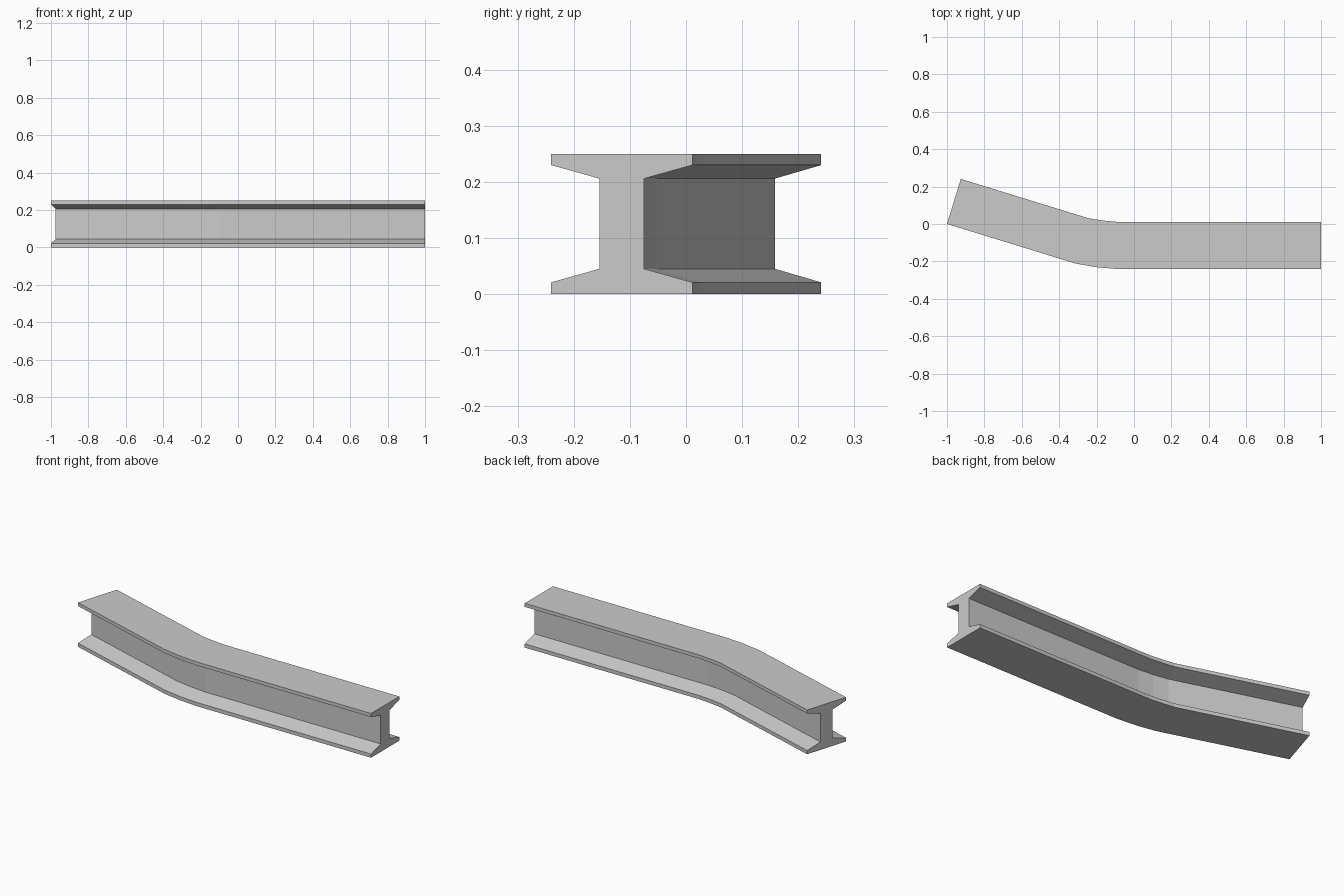
import bpy, bmesh, math

if "Cube" in bpy.data.objects:
    bpy.data.objects.remove(bpy.data.objects["Cube"])

# I-beam cross-section: (offset across the beam, height)
half = [(0.126, 0), (0.126, 0.021), (0.04, 0.045), (0.04, 0.206), (0.126, 0.23), (0.126, 0.25)]
profile = half + [(-w, z) for w, z in reversed(half)]

# Plan path stations: x, y, turn of the section in degrees
stations = [(1.0, -0.1145, 0), (-0.09, -0.1145, 0), (-0.185, -0.106, 8),
            (-0.277, -0.0905, 17.1), (-0.963, 0.1205, 17.1)]

# Sweep the section along the bend and cap both ends
bm = bmesh.new()
rings = []
for x, y, turn in stations:
    a = math.radians(turn)
    rings.append([bm.verts.new((x + w * math.sin(a), y + w * math.cos(a), z)) for w, z in profile])
n = len(profile)
for r, s in zip(rings, rings[1:]):
    for i in range(n):
        j = (i + 1) % n
        bm.faces.new((r[i], r[j], s[j], s[i]))
bm.faces.new(rings[0])
bm.faces.new(rings[-1][::-1])
bmesh.ops.recalc_face_normals(bm, faces=bm.faces)

mesh = bpy.data.meshes.new("bent_i_beam")
bm.to_mesh(mesh)
bm.free()
beam = bpy.data.objects.new("bent_i_beam", mesh)
bpy.context.collection.objects.link(beam)
